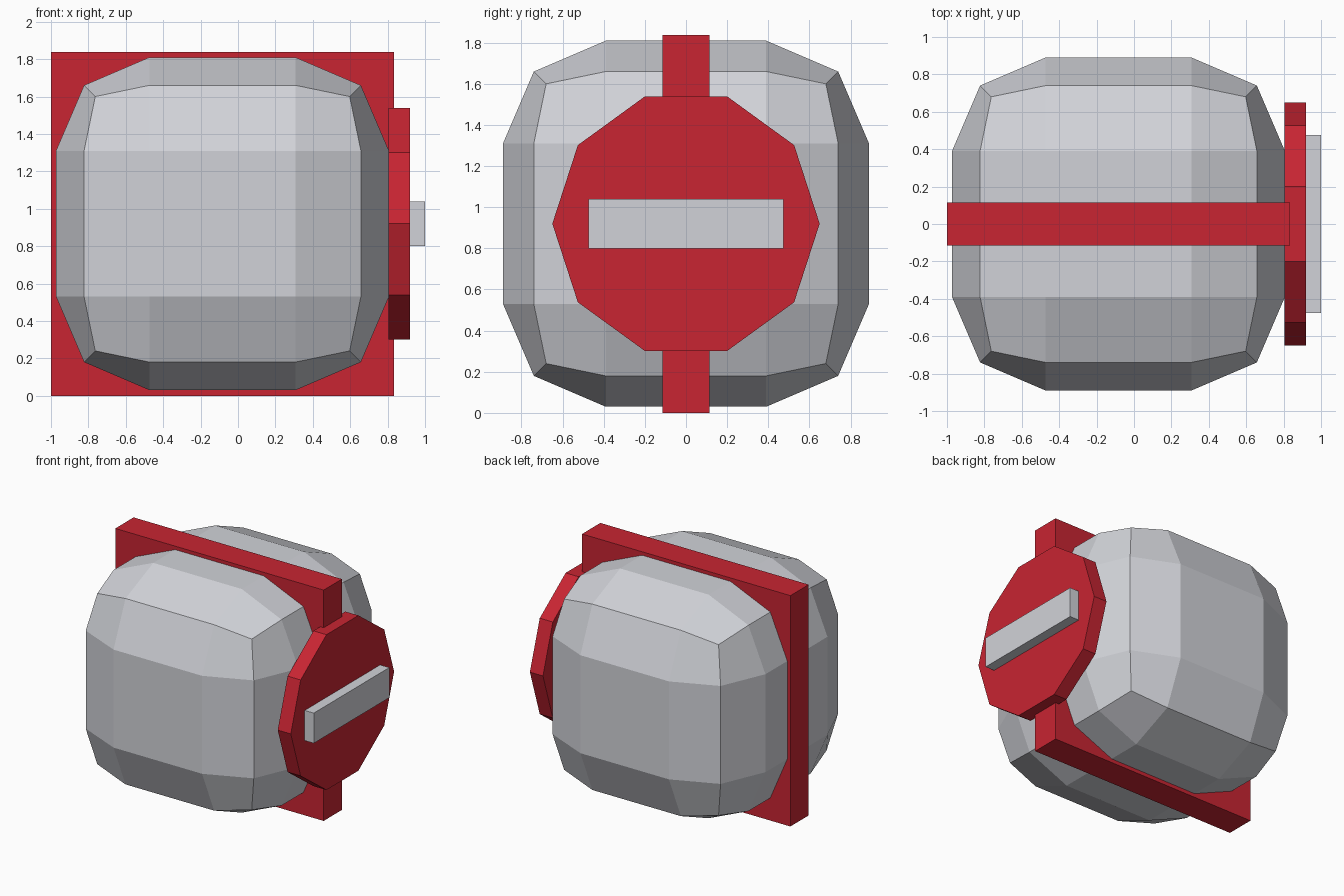
import bpy, bmesh, math
from mathutils import Vector, Matrix

old = bpy.data.objects.get("Cube")
if old:
    bpy.data.objects.remove(old, do_unlink=True)


def material(name, rgb):
    mat = bpy.data.materials.new(name)
    mat.use_nodes = True
    mat.diffuse_color = (*rgb, 1)
    mat.node_tree.nodes["Principled BSDF"].inputs["Base Color"].default_value = (*rgb, 1)
    return mat


RED = material("red", (0.58, 0.018, 0.032))
GREY = material("light grey", (0.64, 0.65, 0.69))
MID_Z = 0.92


def finish(name, bm, mat, location):
    bmesh.ops.recalc_face_normals(bm, faces=bm.faces)
    mesh = bpy.data.meshes.new(name)
    bm.to_mesh(mesh)
    bm.free()
    mesh.materials.append(mat)
    obj = bpy.data.objects.new(name, mesh)
    obj.location = location
    bpy.context.collection.objects.link(obj)
    return obj


def box(name, low, high, mat):
    low, high = Vector(low), Vector(high)
    bm = bmesh.new()
    bmesh.ops.create_cube(bm, size=1)
    bmesh.ops.scale(bm, vec=high - low, verts=bm.verts)
    return finish(name, bm, mat, (low + high) / 2)


# Rounded body: a cube cut into thirds, its corners and edges drawn inwards
bm = bmesh.new()
bmesh.ops.create_cube(bm, size=2)
bmesh.ops.subdivide_edges(bm, edges=bm.edges[:], cuts=2, use_grid_fill=True)
for v in bm.verts:
    outer = sum(abs(c) > 0.9 for c in v.co)
    reach = {1: 0.89, 2: 0.74, 3: 0.68}[outer]
    v.co = [math.copysign(reach if abs(c) > 0.9 else 0.39, c) for c in v.co]
finish("body", bm, GREY, (-0.083, 0, MID_Z))

# Square band slicing through the body
box("band", (-1, -0.115, 0), (0.835, 0.115, 1.838), RED)

# Ten-sided disc on the left side
bm = bmesh.new()
bmesh.ops.create_cone(bm, cap_ends=True, segments=10, radius1=0.65, radius2=0.65, depth=0.115)
# Turn the axis to x with one corner pointing along y
first = max(bm.verts, key=lambda v: v.co.y).co
spin = math.atan2(first.x, first.y)
bmesh.ops.rotate(bm, verts=bm.verts, matrix=Matrix.Rotation(spin, 3, "Z"))
bmesh.ops.rotate(bm, verts=bm.verts, matrix=Matrix.Rotation(math.pi / 2, 3, "Y"))
finish("disc", bm, RED, (0.8625, 0, MID_Z))

# Raised bar across the disc
box("disc_bar", (0.9, -0.475, 0.8), (1, 0.475, 1.04), GREY)
